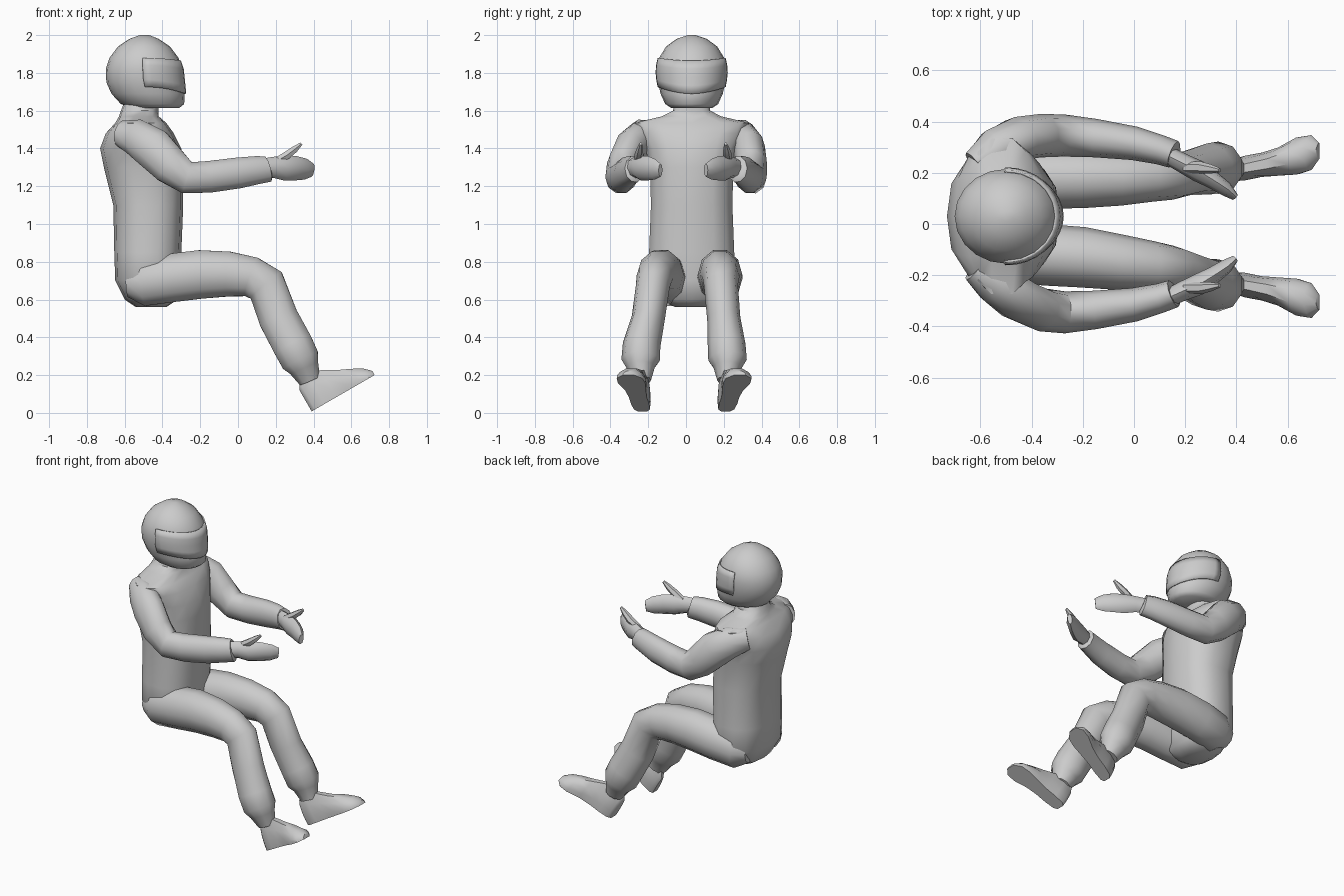
import bpy, bmesh, math
from mathutils import Vector

if "Cube" in bpy.data.objects:
    bpy.data.objects.remove(bpy.data.objects["Cube"])

GREY = bpy.data.materials.new("plain grey")
GREY.diffuse_color = (0.6, 0.6, 0.6, 1)
GREY.use_nodes = True
GREY.node_tree.nodes["Principled BSDF"].inputs["Base Color"].default_value = GREY.diffuse_color
MID = 0.03   # the body leans slightly off the centre line


def finish(name, bm, angle=45):
    bmesh.ops.recalc_face_normals(bm, faces=bm.faces)
    me = bpy.data.meshes.new(name)
    bm.to_mesh(me)
    bm.free()
    me.materials.append(GREY)
    ob = bpy.data.objects.new(name, me)
    bpy.context.collection.objects.link(ob)
    bpy.ops.object.select_all(action='DESELECT')
    ob.select_set(True)
    bpy.context.view_layer.objects.active = ob
    bpy.ops.object.shade_smooth_by_angle(angle=math.radians(angle))
    return ob


def skin(name, rings, angle=45):
    """Skin a row of closed rings and cap both ends."""
    bm = bmesh.new()
    vs = [[bm.verts.new(p) for p in r] for r in rings]
    n = len(rings[0])
    for a, b in zip(vs, vs[1:]):
        for i in range(n):
            j = (i + 1) % n
            bm.faces.new((a[i], a[j], b[j], b[i]))
    bm.faces.new(vs[0])
    bm.faces.new(vs[-1])
    return finish(name, bm, angle)


def limb(name, side, path, n=10):
    """Tube through (x, centre, distance from centre, z, half width, half height)."""
    pts = [Vector((x, c + side * d, z)) for x, c, d, z, _, _ in path]
    rings = []
    for i, p in enumerate(pts):
        t = Vector((0, 0, 0))
        if i > 0:
            t += (p - pts[i - 1]).normalized()
        if i < len(pts) - 1:
            t += (pts[i + 1] - p).normalized()
        t.normalize()
        u = Vector((0, 1, 0))
        u = (u - t * u.dot(t)).normalized()
        v = t.cross(u)
        ru, rv = path[i][4:]
        rings.append([p + u * ru * math.cos(a) + v * rv * math.sin(a)
                      for a in (2 * math.pi * k / n for k in range(n))])
    return skin(name, rings)


def oval(z, x0, x1, w, n, power=1.0):
    """Level ring between x0 and x1; power below 1 makes it squarer."""
    def f(q):
        return math.copysign(abs(q) ** power, q)
    return [((x0 + x1) / 2 + (x1 - x0) / 2 * f(math.cos(a)), MID + w * f(math.sin(a)), z)
            for a in (2 * math.pi * k / n for k in range(n))]


# Torso with hips, squared shoulders and neck
torso = [(.56, -.54, -.38, .09), (.60, -.60, -.32, .17), (.70, -.65, -.30, .235),
         (.85, -.655, -.30, .23), (1.1, -.66, -.29, .22), (1.3, -.71, -.29, .225),
         (1.4, -.73, -.30, .25), (1.48, -.70, -.34, .29), (1.535, -.65, -.38, .31),
         (1.57, -.63, -.42, .16), (1.60, -.62, -.42, .10), (1.70, -.58, -.42, .09)]
skin("torso", [oval(*r, 14, .8) for r in torso], 50)

# Helmet shell
shell = [(1.615, -.56, -.31, .11), (1.635, -.62, -.285, .14), (1.69, -.67, -.282, .165),
         (1.75, -.697, -.288, .178), (1.82, -.70, -.295, .185), (1.88, -.68, -.315, .172),
         (1.94, -.635, -.36, .135), (1.98, -.575, -.42, .08), (2.0, -.52, -.47, .02)]
skin("helmet", [oval(*r, 20) for r in shell], 50)


def on_shell(z, a, off):
    """Point on the helmet at a height and angle, pushed outward."""
    for p, q in zip(shell, shell[1:]):
        if p[0] <= z <= q[0]:
            t = (z - p[0]) / (q[0] - p[0])
            x0, x1, w = (p[k] + (q[k] - p[k]) * t for k in (1, 2, 3))
            return ((x0 + x1) / 2 + ((x1 - x0) / 2 + off) * math.cos(a),
                    MID + (w + off) * math.sin(a), z)


# Visor plate wrapped round the front of the helmet
bm = bmesh.new()
cols, rows = 16, 4
grid = []
for i in range(cols + 1):
    a = math.radians(-92 + 184 * i / cols)
    low = 1.69 + .035 * math.sin(a) ** 2
    high = 1.865 + .015 * math.sin(a) ** 2
    grid.append([bm.verts.new(on_shell(low + (high - low) * j / rows, a, .008))
                 for j in range(rows + 1)])
for i in range(cols):
    for j in range(rows):
        bm.faces.new((grid[i][j], grid[i + 1][j], grid[i + 1][j + 1], grid[i][j + 1]))
visor = finish("visor", bm)
thick = visor.modifiers.new("thickness", 'SOLIDIFY')
thick.thickness = .009
thick.offset = -1

for side, tag in ((1, "left"), (-1, "right")):
    # Trouser leg from hip to cuff
    limb(tag + "_leg", side, [
        (-.58, MID, .12, .69, .08, .08), (-.50, MID, .135, .69, .115, .13),
        (-.35, MID, .15, .715, .12, .135), (-.2, .025, .155, .733, .118, .135),
        (-.05, .015, .165, .735, .108, .125), (.07, .01, .175, .72, .098, .112),
        (.15, .005, .18, .675, .09, .112), (.215, 0, .20, .50, .088, .11),
        (.29, -.01, .225, .36, .10, .112), (.33, -.01, .23, .28, .102, .108),
        (.35, -.01, .23, .24, .075, .085), (.38, -.01, .225, .17, .05, .06)])

    # Shoe on a sole tilted by thirty degrees and turned outward
    tilt, yaw = math.radians(30), math.radians(11)
    rings = []
    for s, h, w, drift in ((0, .13, .025, 0), (.02, .165, .042, 0), (.08, .185, .048, 0),
                           (.15, .165, .047, 0), (.22, .125, .055, 0),
                           (.295, .09, .072, .008), (.35, .06, .068, .01),
                           (.385, .025, .03, .01)):
        ring = []
        for u, v in ((-1, 0), (1, 0), (1, .3), (.8, .65), (.35, 1),
                     (-.35, 1), (-.8, .65), (-1, .3)):
            x = s * math.cos(tilt) - v * h * math.sin(tilt)
            z = s * math.sin(tilt) + v * h * math.cos(tilt)
            ring.append((.39 + x, -.01 + side * (.22 + drift + x * math.tan(yaw)) + u * w,
                         .008 + z))
        rings.append(ring)
    skin(tag + "_shoe", rings)

    # Sleeve from shoulder to wrist
    limb(tag + "_arm", side, [
        (-.62, MID, .20, 1.48, .06, .07), (-.54, MID, .26, 1.46, .085, .10),
        (-.45, .02, .315, 1.40, .085, .115), (-.36, .005, .34, 1.31, .085, .105),
        (-.27, 0, .345, 1.245, .082, .09), (-.15, 0, .335, 1.25, .075, .088),
        (0, 0, .315, 1.27, .066, .086), (.10, 0, .29, 1.285, .058, .078),
        (.155, 0, .272, 1.29, .055, .072), (.16, 0, .27, 1.292, .035, .052)])

    # Hand with curled fingers
    limb(tag + "_hand", side, [
        (.12, -.01, .285, 1.295, .035, .05), (.19, -.012, .25, 1.30, .038, .056),
        (.25, -.015, .222, 1.295, .042, .066), (.31, -.015, .185, 1.295, .034, .064),
        (.36, -.015, .15, 1.29, .028, .055), (.395, -.015, .12, 1.285, .014, .035)], 8)
    limb(tag + "_thumb", side, [
        (.20, -.015, .235, 1.33, .022, .022), (.26, -.015, .235, 1.365, .024, .024),
        (.30, -.015, .23, 1.395, .018, .02), (.335, -.015, .225, 1.425, .008, .009)], 6)
